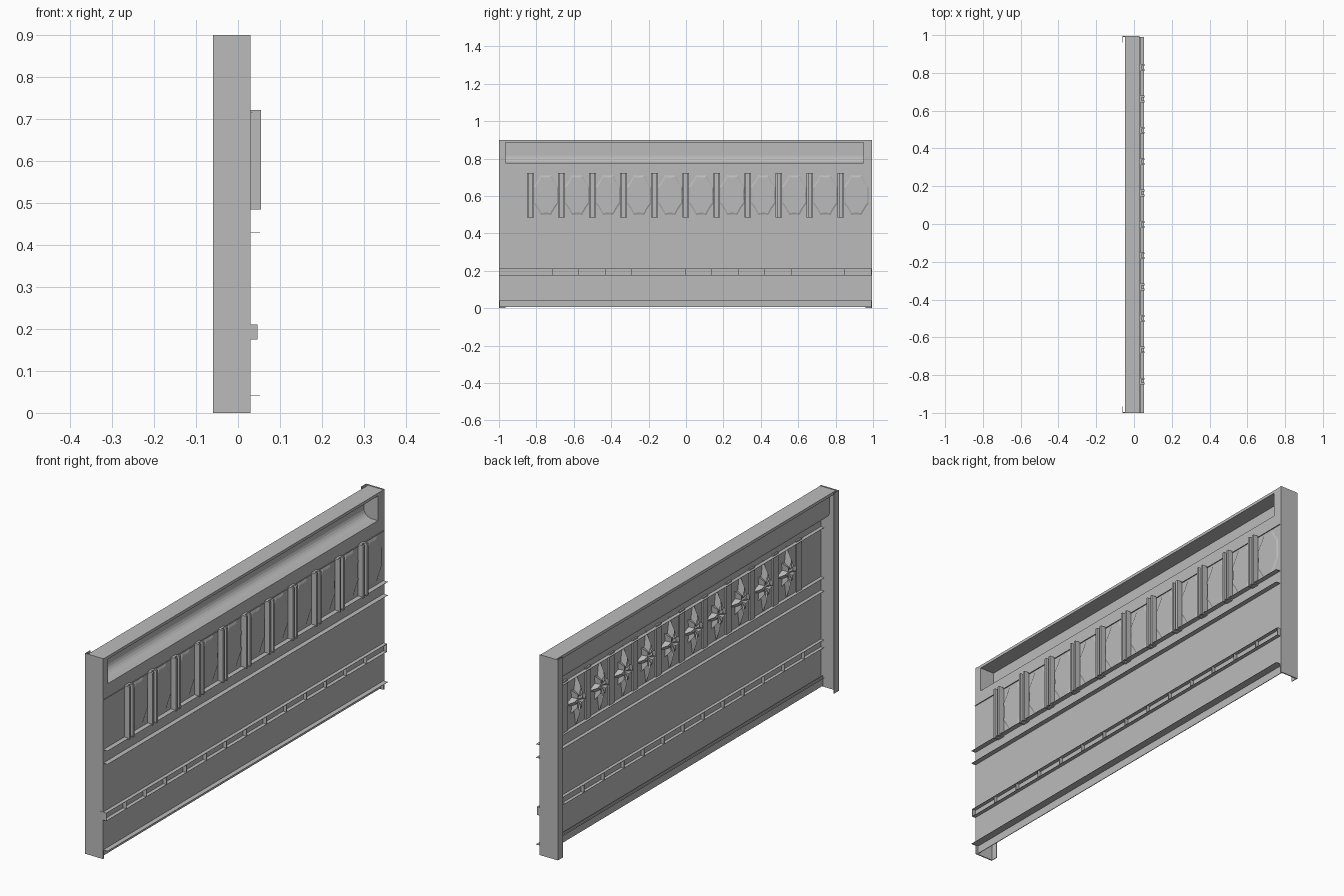
import bpy, bmesh, math

cube = bpy.data.objects.get("Cube")
if cube:
    bpy.data.objects.remove(cube, do_unlink=True)

grey = bpy.data.materials.new("plain_grey")
grey.use_nodes = True
colour = (0.5, 0.5, 0.5, 1)
grey.diffuse_color = colour
grey.node_tree.nodes["Principled BSDF"].inputs["Base Color"].default_value = colour


def finish(name, bm):
    mesh = bpy.data.meshes.new(name)
    bmesh.ops.recalc_face_normals(bm, faces=bm.faces)
    bm.to_mesh(mesh)
    bm.free()
    mesh.materials.append(grey)
    obj = bpy.data.objects.new(name, mesh)
    bpy.context.collection.objects.link(obj)
    return obj


def add_box(bm, x, y, z):
    """Add a box from three (low, high) ranges."""
    made = bmesh.ops.create_cube(bm, size=1)["verts"]
    for v in made:
        for i, (low, high) in enumerate((x, y, z)):
            v.co[i] = low if v.co[i] < 0 else high


def boxes(name, *ranges):
    bm = bmesh.new()
    for r in ranges:
        add_box(bm, *r)
    return finish(name, bm)


FACE = 0.03
SHEET = (0.027, FACE)
LENGTH = (-1, 0.99)
WINDOW = (-0.965, 0.95)

# Wall sheet with an opening along the top, and a set-back kick strip
boxes("wall_sheet",
      (SHEET, LENGTH, (0.04, 0.775)),
      (SHEET, (LENGTH[0], WINDOW[0]), (0.775, 0.89)),
      (SHEET, (WINDOW[1], LENGTH[1]), (0.775, 0.89)))
boxes("kick_strip", ((0.015, 0.018), LENGTH, (0.005, 0.05)))
boxes("top_plate", ((-0.048, FACE), LENGTH, (0.885, 0.898)))

# End channels: a plate with a narrow return flange at the back
for side, name in ((-1, "front_end_channel"), (1, "back_end_channel")):
    outer = -1 if side < 0 else 0.995
    edge = sorted((outer, outer - side * 0.005))
    lip = sorted((outer, outer - side * 0.035))
    boxes(name, ((-0.06, FACE), edge, (0, 0.9)), ((-0.06, -0.057), lip, (0, 0.9)))

# Long alcove: coved profile swept along the opening, closed at both ends
bm = bmesh.new()
profile = [(FACE, 0.775), (0.0, 0.775)]
for i in range(1, 7):
    a = math.radians(15 * i)
    profile.append((-0.04 * math.sin(a), 0.815 - 0.04 * math.cos(a)))
profile += [(-0.04, 0.886), (FACE, 0.886)]
ends = [[bm.verts.new((x, y, z)) for x, z in profile] for y in WINDOW]
for i in range(len(profile) - 1):
    bm.faces.new((ends[0][i], ends[0][i + 1], ends[1][i + 1], ends[1][i]))
for ring in ends:
    bm.faces.new(ring)
finish("alcove", bm)

# Thin horizontal ledges running the length of the wall
for name, z, reach in (("upper_ledge", 0.49, 0.052), ("lower_ledge", 0.43, 0.052),
                       ("frieze_top_ledge", 0.715, 0.034), ("base_ledge", 0.04, 0.052)):
    boxes(name, ((0.01, reach), LENGTH, (z, z + 0.001)))

# Row of open cells
CELLS = 14
step = (LENGTH[1] - LENGTH[0]) / CELLS
bm = bmesh.new()
for z in (0.175, 0.21):
    add_box(bm, (0.012, 0.047), LENGTH, (z, z + 0.001))
for i in range(CELLS + 1):
    y = LENGTH[0] + i * step
    add_box(bm, (0.012, 0.047), (y - 0.001, y + 0.001), (0.175, 0.211))
finish("cell_row", bm)

# Frieze of stepped pilasters and star ornaments
PITCH = 0.166
MID = 0.605


def ring_points(bm, x, y, radii, spin=0):
    count = len(radii)
    return [bm.verts.new((x, y + 0.62 * r * math.cos(2 * math.pi * i / count + spin),
                          MID + r * math.sin(2 * math.pi * i / count + spin)))
            for i, r in enumerate(radii)]


pilasters = bmesh.new()
rosettes = bmesh.new()
leaves = bmesh.new()
for i in range(11):
    y = -0.832 + i * PITCH
    add_box(pilasters, (0.02, 0.04), (y - 0.018, y + 0.018), (0.485, 0.722))
    for s in (-1, 1):
        add_box(pilasters, (0.04, 0.055), (y + s * 0.013 - 0.005, y + s * 0.013 + 0.005),
                (0.485, 0.722))
    y += PITCH / 2
    # Low front relief: scalloped border and inner rosette
    for outer, inner in ((0.115, 0.104), (0.062, 0.05)):
        rim = [outer * (1 if k % 2 else 0.9) for k in range(16)]
        low = ring_points(rosettes, FACE, y, rim)
        high = ring_points(rosettes, FACE + 0.004, y, [r * inner / outer for r in rim])
        for k in range(16):
            n = (k + 1) % 16
            rosettes.faces.new((low[k], low[n], high[n], high[k]))
        rosettes.faces.new(high)
    # Raised four-leaf star on the rear
    radii = [(0.118, 0.05, 0.075, 0.05)[k % 4] for k in range(16)]
    rim = ring_points(leaves, 0.027, y, radii)
    crest = ring_points(leaves, 0.005, y, [r * 0.55 for r in radii], 0.12)
    hub = leaves.verts.new((0.02, y, MID))
    for k in range(16):
        n = (k + 1) % 16
        leaves.faces.new((rim[k], rim[n], crest[n], crest[k]))
        leaves.faces.new((crest[k], crest[n], hub))
finish("pilasters", pilasters)
finish("front_rosettes", rosettes)
finish("rear_leaves", leaves)
